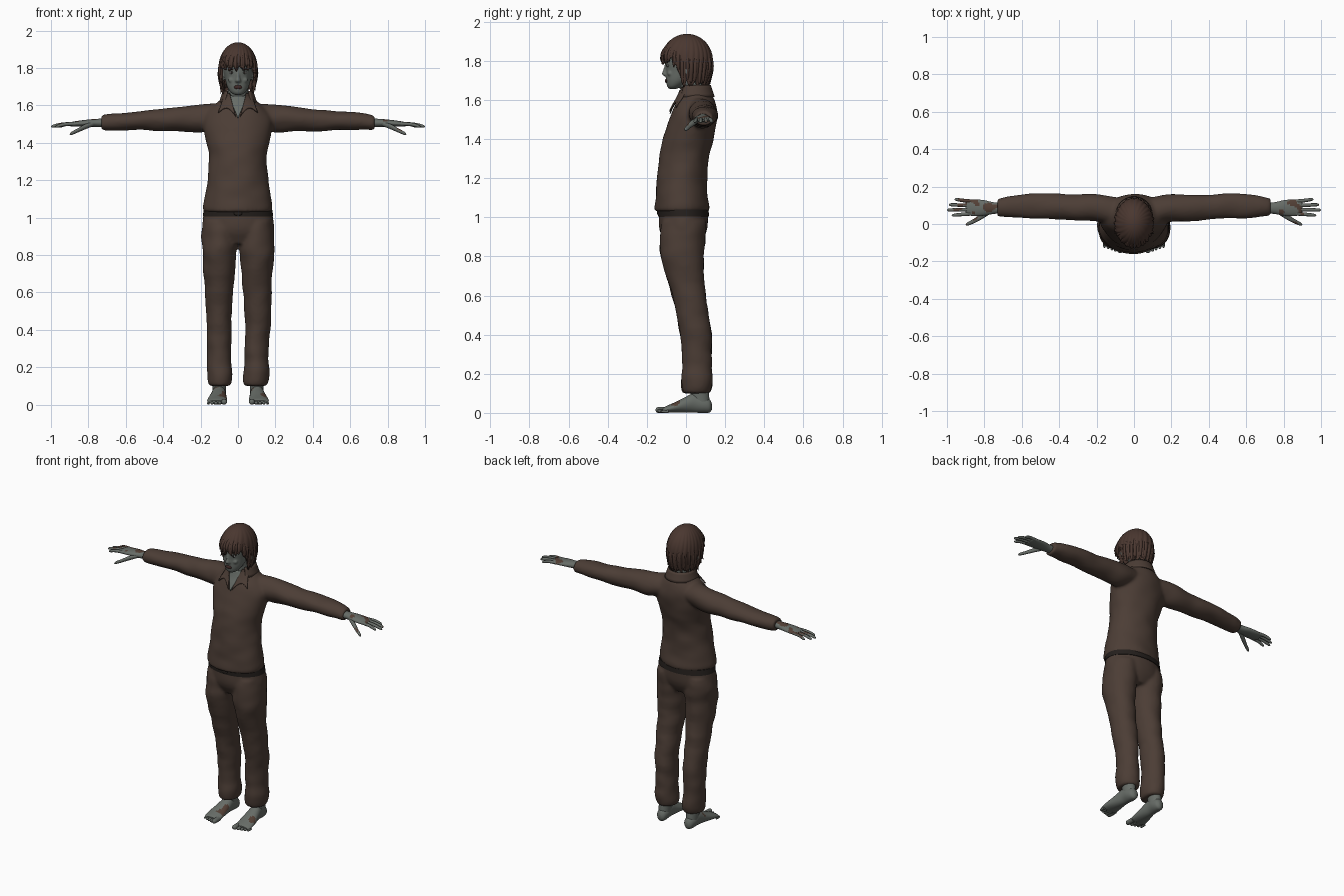
import bpy, bmesh, math, random
from mathutils import Vector, Matrix, noise

random.seed(4)
if "Cube" in bpy.data.objects:
    bpy.data.objects.remove(bpy.data.objects["Cube"])


def material(name, *rgb):
    m = bpy.data.materials.new(name)
    m.use_nodes = True
    m.diffuse_color = (*rgb, 1)
    m.node_tree.nodes["Principled BSDF"].inputs["Base Color"].default_value = (*rgb, 1)
    return m


CLOTH = material("brown cloth", .072, .047, .036)
SKIN = material("grey skin", .135, .15, .135)
HAIR = material("dark red brown hair", .068, .038, .029)
MARK = material("brown mark", .085, .05, .036)
DARK = material("dark leather", .018, .014, .012)
MOUTH = material("mouth red", .05, .022, .02)
EYE = material("eye white", .25, .25, .24)


def resample(rows, k=6):
    """Smooth curve through the rows."""
    out = []
    for i in range(len(rows) - 1):
        p0, p1, p2, p3 = (rows[max(0, min(len(rows) - 1, i + d))] for d in (-1, 0, 1, 2))
        for j in range(k):
            t = j / k
            out.append(tuple(b + t * (c - a) / 2 + t * t * (a - 2.5 * b + 2 * c - d / 2)
                             + t ** 3 * (3 * (b - c) + d - a) / 2
                             for a, b, c, d in zip(p0, p1, p2, p3)))
    return out + [tuple(rows[-1])]


def loft(bm, axis, rows, side=1, n=28, wrinkle=0, k=6):
    """Closed tube: each row is position on axis, two centre and two radius values."""
    rings = []
    for t, a, b, ra, rb in resample(rows, k):
        ring = []
        for i in range(n):
            w = math.tau * i / n
            co = [a + ra * math.cos(w), b + rb * math.sin(w)]
            co.insert(axis, t)
            p = Vector(co)
            f = wrinkle * noise.noise(Vector((p.x * 9, p.y * 9, p.z * 14)) + Vector((side, 0, 0)))
            co = [a + (ra + f) * math.cos(w), b + (rb + f) * math.sin(w)]
            co.insert(axis, t)
            ring.append(bm.verts.new((co[0] * side, co[1], co[2])))
        rings.append(ring)
    for r, s in zip(rings, rings[1:]):
        for i in range(n):
            bm.faces.new((r[i], r[(i + 1) % n], s[(i + 1) % n], s[i]))
    bm.faces.new(rings[0])
    bm.faces.new(rings[-1])


def ball(bm, centre, radii):
    m = Matrix.Translation(centre) @ Matrix.Diagonal((*radii, 1))
    bmesh.ops.create_uvsphere(bm, u_segments=16, v_segments=10, radius=1, matrix=m)


def patch(bm, fn, nu, nv):
    g = [[bm.verts.new(fn(i / nu, j / nv)) for j in range(nv + 1)] for i in range(nu + 1)]
    for i in range(nu):
        for j in range(nv):
            bm.faces.new((g[i][j], g[i + 1][j], g[i + 1][j + 1], g[i][j + 1]))


def finish(name, bm, *mats, remesh=0, thick=0, marks=None):
    bmesh.ops.remove_doubles(bm, verts=bm.verts, dist=1e-5)
    bmesh.ops.recalc_face_normals(bm, faces=bm.faces)
    if marks:
        for f in bm.faces:
            f.material_index = int(marks(f))
    me = bpy.data.meshes.new(name)
    bm.to_mesh(me)
    bm.free()
    ob = bpy.data.objects.new(name, me)
    bpy.context.collection.objects.link(ob)
    for m in mats:
        me.materials.append(m)
    me.shade_smooth()
    if thick:
        s = ob.modifiers.new("thickness", 'SOLIDIFY')
        s.thickness, s.offset = thick, 0
    if remesh:
        r = ob.modifiers.new("blend", 'REMESH')
        r.mode, r.voxel_size, r.use_smooth_shade = 'VOXEL', remesh, True
        s = ob.modifiers.new("soften", 'SMOOTH')
        s.factor, s.iterations = .5, 5
    else:
        me.set_sharp_from_angle(angle=math.radians(50))
    return ob


def front(rows, x, z, off=0):
    """Depth of the front of a vertical loft."""
    t, _, cy, rx, ry = min(resample(rows, 20), key=lambda r: abs(r[0] - z))
    return cy - ry * math.sqrt(max(0, 1 - (x / rx) ** 2)) - off


# Shirt: body and sleeves blended together
torso = [(1.03, 0, -.022, .18, .136), (1.06, 0, -.02, .186, .138), (1.15, 0, -.022, .17, .13),
         (1.3, 0, -.01, .155, .126), (1.4, 0, .012, .167, .13), (1.5, 0, .036, .185, .122),
         (1.56, 0, .045, .17, .108), (1.61, 0, .05, .115, .088), (1.65, 0, .045, .07, .07)]
sleeve = [(.08, .06, 1.545, .08, .065), (.2, .085, 1.53, .072, .074), (.35, .088, 1.524, .068, .063),
          (.5, .098, 1.518, .067, .053), (.65, .095, 1.513, .06, .045),
          (.71, .09, 1.508, .051, .042), (.73, .088, 1.506, .046, .038)]
bm = bmesh.new()
loft(bm, 2, torso, n=48, wrinkle=.006)
for s in (1, -1):
    loft(bm, 0, sleeve, s, wrinkle=.008)
finish("shirt", bm, CLOTH, remesh=.009)

# Collar: skin opening, two flaps and a band behind the neck
bm = bmesh.new()


def opening(u, v):
    z = 1.53 + .12 * v
    x = (u - .5) * .1 * v
    return x, front(torso, x, z, .006), z


patch(bm, opening, 10, 14)
finish("neck_opening", bm, SKIN, thick=.006)

bm = bmesh.new()
for s in (1, -1):
    corners = [Vector(c) for c in ((.045, 1.665), (.07, 1.655), (.012, 1.54), (.105, 1.56))]

    def flap(u, v):
        p = corners[0].lerp(corners[1], u).lerp(corners[2].lerp(corners[3], u), v)
        p.y += .035 * math.sin(math.pi * u) * v
        return p.x * s, front(torso, p.x, p.y, .012), p.y

    patch(bm, flap, 8, 10)


def band(u, v):
    a = math.radians(45 + 270 * u)
    r = .078 + .02 * v
    return r * math.sin(a), .045 - r * math.cos(a), 1.675 - .06 * v


patch(bm, band, 32, 4)
finish("collar", bm, CLOTH, thick=.008)

# Trousers: hips and legs blended together
hips = [(.86, 0, -.015, .12, .085), (.92, 0, -.014, .188, .117), (1, 0, -.012, .187, .125),
        (1.07, 0, -.012, .172, .118)]
leg = [(.1, .096, .055, .06, .072), (.14, .097, .055, .068, .079), (.25, .099, .056, .064, .077),
       (.4, .102, .05, .067, .081), (.6, .104, .015, .076, .086), (.78, .1, -.018, .09, .108),
       (.9, .098, -.015, .097, .117), (.98, .095, -.012, .09, .11)]
bm = bmesh.new()
loft(bm, 2, hips, n=48, wrinkle=.003)
for s in (1, -1):
    loft(bm, 2, leg, s, wrinkle=.008)
finish("trousers", bm, CLOTH, remesh=.009)

# Belt and buckle
bm = bmesh.new()
loft(bm, 2, [(1.005, 0, -.012, .188, .13), (1.04, 0, -.015, .184, .13)], n=48)
ball(bm, (0, -.142, 1.022), (.022, .006, .012))
finish("belt", bm, DARK)


def blotch(f):
    c = f.calc_center_median()
    return f.normal.z > .3 and noise.noise(c * 17) > .12


# Hands with four fingers and a thumb
palm = [(.69, .085, 1.507, .028, .024), (.75, .085, 1.506, .031, .022), (.8, .086, 1.505, .041, .019),
        (.85, .087, 1.502, .045, .016), (.89, .089, 1.499, .041, .012), (.9, .09, 1.498, .03, .006)]
for s, side in ((1, "left"), (-1, "right")):
    bm = bmesh.new()
    loft(bm, 0, palm, s)
    for i, tip in enumerate((.975, 1, .99, .96)):
        y0, y1 = .055 + .022 * i, .047 + .028 * i
        mid = (.87 + tip) / 2
        loft(bm, 0, [(.865, y0, 1.501, .01, .01), (mid, (y0 + y1) / 2, 1.499, .0095, .0095),
                     (tip - .012, y1, 1.489, .008, .008), (tip, y1, 1.486, .002, .002)], s, 12, k=4)
    loft(bm, 0, [(.77, .065, 1.502, .012, .012), (.82, .037, 1.484, .015, .014),
                 (.86, .014, 1.464, .012, .011), (.89, 0, 1.45, .009, .009),
                 (.9, -.004, 1.445, .002, .002)], s, 14)
    finish(side + "_hand", bm, SKIN, MARK, marks=blotch)

# Feet with ankles and toes
foot = [(.132, .098, .032, .012, .016), (.12, .099, .036, .028, .034), (.09, .1, .042, .036, .042),
        (.045, .102, .052, .037, .051), (0, .105, .042, .043, .041), (-.06, .11, .027, .052, .026),
        (-.105, .112, .017, .052, .016), (-.12, .112, .014, .042, .009)]
for s, side in ((1, "left"), (-1, "right")):
    bm = bmesh.new()
    loft(bm, 1, foot, s)
    loft(bm, 2, [(.03, .1, .08, .034, .042), (.1, .1, .07, .037, .047), (.2, .1, .06, .04, .045)], s)
    for i in range(5):
        r = .015 if i == 0 else .0105 - .0008 * i
        x, tip = .074 + .02 * i + (.004 if i else 0), -.155 + .007 * i
        loft(bm, 1, [(-.09, x, r, r, r), (tip + .018, x, r, r * 1.05, r),
                     (tip + .005, x, r, r * .8, r * .8), (tip, x, r, r * .25, r * .25)], s, 12, k=4)
    finish(side + "_foot", bm, SKIN, MARK,
           marks=lambda f: blotch(f) and -.08 < f.calc_center_median().y < .02)

# Head, neck, nose and ears
skull = [(1.655, 0, -.068, .015, .016), (1.668, 0, -.06, .038, .036), (1.7, 0, -.038, .058, .064),
         (1.75, 0, -.01, .071, .093), (1.8, 0, .003, .08, .11), (1.86, 0, .005, .074, .104),
         (1.895, 0, .005, .05, .075), (1.91, 0, .005, .02, .03)]
bm = bmesh.new()
loft(bm, 2, skull, n=40)
loft(bm, 2, [(1.56, 0, .05, .06, .06), (1.64, 0, .033, .054, .06), (1.74, 0, .03, .056, .06)])
loft(bm, 2, [(1.785, 0, -.096, .007, .012), (1.75, 0, -.103, .01, .015), (1.732, 0, -.107, .016, .017),
             (1.722, 0, -.1, .013, .012), (1.718, 0, -.098, .004, .005)], n=16)
for s in (1, -1):
    ball(bm, (.088 * s, .005, 1.755), (.016, .02, .034))
    ball(bm, (.033 * s, front(skull, .033, 1.735) + .008, 1.735), (.02, .012, .014))
finish("head", bm, SKIN, remesh=.005)

# Facial features
bm = bmesh.new()
ball(bm, (0, front(skull, 0, 1.697) + .002, 1.697), (.022, .008, .011))
finish("mouth", bm, MOUTH)
for label, mat, z, size, off in (("eyes", EYE, 1.775, (.014, .006, .007), -.002),
                                 ("irises", DARK, 1.775, (.006, .004, .006), .002),
                                 ("eyebrows", HAIR, 1.793, (.02, .005, .004), 0)):
    bm = bmesh.new()
    for s in (1, -1):
        ball(bm, (.034 * s, front(skull, .034, z, off), z), size)
    finish(label, bm, mat)


# Hair: ribbed cap with a ragged edge, plus loose locks
def hair_edge(a):
    f = max(0, min(1, (math.cos(a) - .1) / .5))
    return 1.68 + .12 * f * f * (3 - 2 * f) + .012 * math.sin(17 * a) + .008 * math.sin(29 * a + 1)


def hair_cap(u, v):
    a = math.tau * u
    z = 1.932 - (1.932 - hair_edge(a)) * (1 - math.cos(v * math.pi / 2))
    d = (z - 1.8) / .132
    r = math.sqrt(max(0, 1 - d * d)) if d > 0 else 1 - .2 * d * d
    r *= 1 + .025 * v * math.sin(24 * a + 7 * v + 2 * math.sin(3 * a))
    return .098 * r * math.sin(a), .005 - .127 * r * math.cos(a), z


bm = bmesh.new()
patch(bm, hair_cap, 192, 28)
finish("hair", bm, HAIR, thick=.01)

bm = bmesh.new()
for i in range(34):
    u = (i + random.random() * .7) / 34
    a, flick = math.tau * u, random.uniform(.95, 1.1)
    rows = []
    for v, r in ((.55, .004), (.75, .011), (.93, .009)):
        x, y, z = hair_cap(u, v)
        rows.append((z, x, y, r, r))
    rows.append((z - random.uniform(.015, .03), x * flick, .005 + (y - .005) * flick, .001, .001))
    loft(bm, 2, rows, n=8, k=4)
finish("hair_locks", bm, HAIR)
